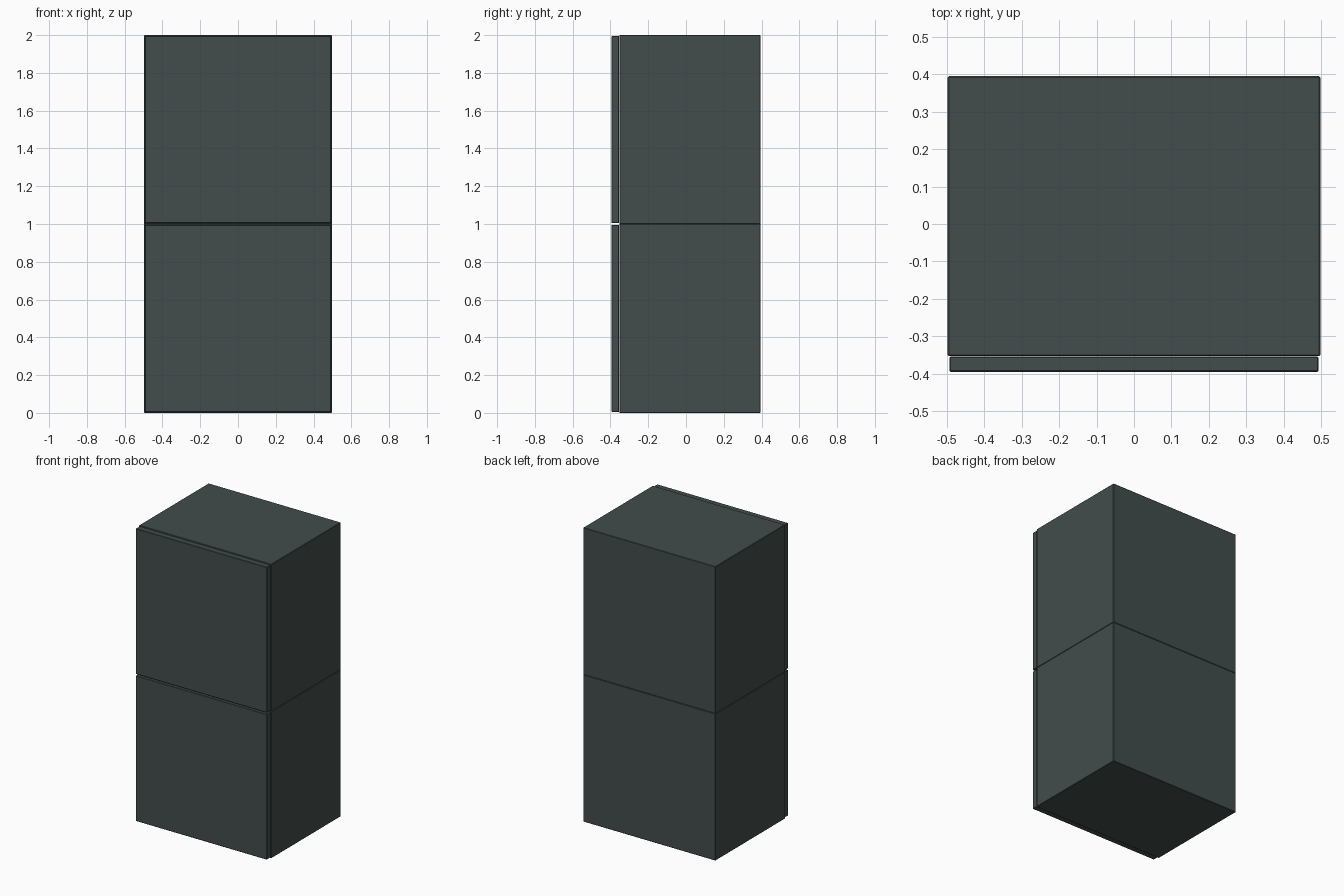
import bpy
from mathutils import Vector

if "Cube" in bpy.data.objects:
    bpy.data.objects.remove(bpy.data.objects["Cube"])

mat = bpy.data.materials.new("dark_slate")
mat.diffuse_color = (0.055, 0.075, 0.072, 1)
mat.use_nodes = True
mat.node_tree.nodes["Principled BSDF"].inputs["Base Color"].default_value = mat.diffuse_color


def box(name, lo, hi, bevel):
    lo, hi = Vector(lo), Vector(hi)
    bpy.ops.mesh.primitive_cube_add(size=1, location=(lo + hi) / 2)
    ob = bpy.context.object
    ob.name = name
    ob.scale = hi - lo
    bpy.ops.object.transform_apply(location=False, rotation=False, scale=True)
    ob.data.materials.append(mat)
    mod = ob.modifiers.new("edge_bevel", 'BEVEL')
    mod.width = bevel
    mod.segments = 1
    return ob


# Two stacked cabinets, each a carcass with a slightly smaller door in front
W, D, DOOR, GAP = 0.498, 0.395, 0.042, 0.005
for i, level in enumerate(("lower", "upper")):
    z = float(i)
    box(level + "_cabinet_body", (-W, -D + DOOR, z), (W, D, z + 1), 0.003)
    box(level + "_cabinet_door", (-W + GAP, -D, z + GAP),
        (W - GAP, -D + DOOR - 0.001, z + 1 - GAP), 0.003)
